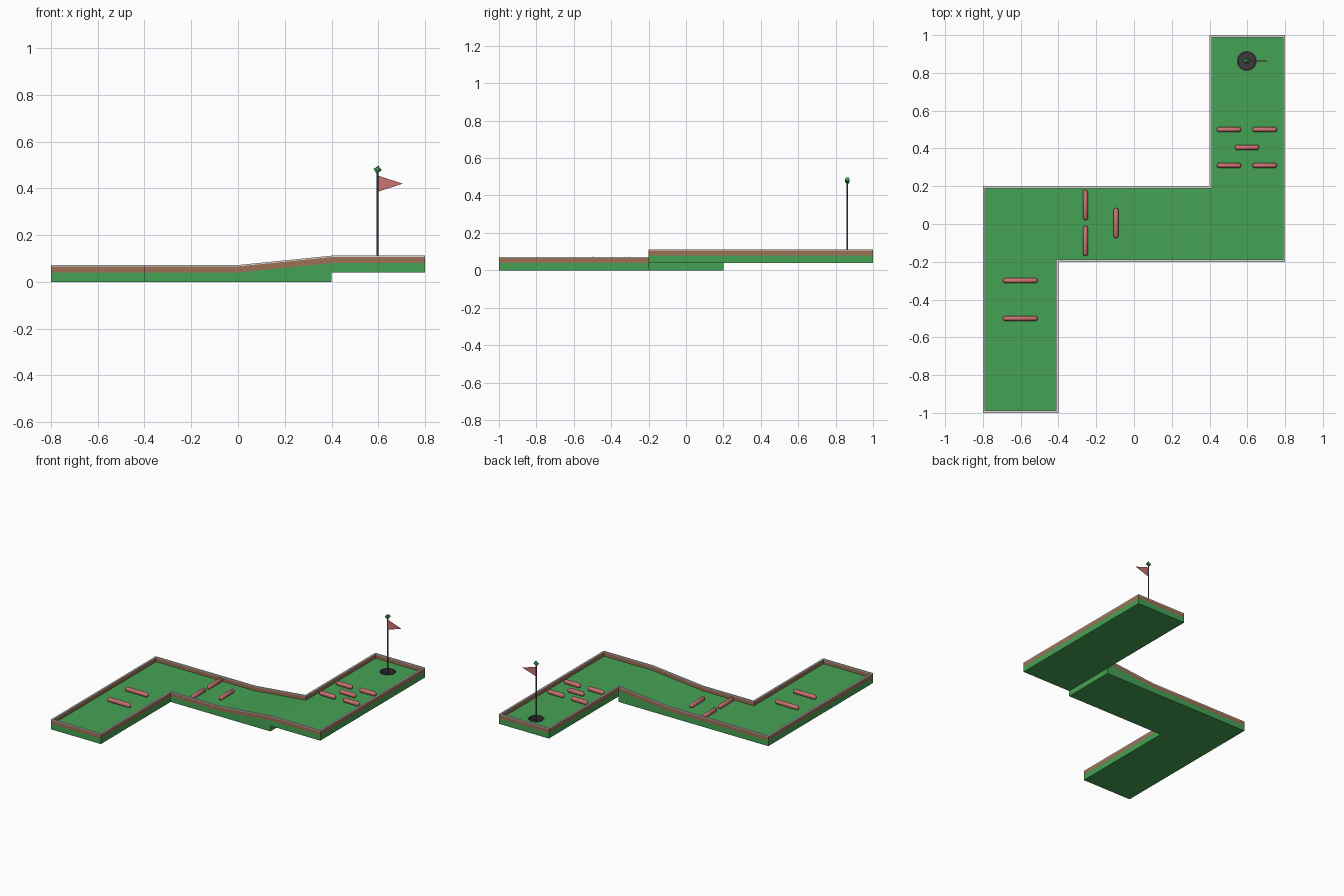
import bpy, bmesh, math
from mathutils import Vector, Matrix

if "Cube" in bpy.data.objects:
    bpy.data.objects.remove(bpy.data.objects["Cube"])


def mat(name, rgb):
    m = bpy.data.materials.new(name)
    m.diffuse_color = (*rgb, 1)
    m.use_nodes = True
    m.node_tree.nodes["Principled BSDF"].inputs["Base Color"].default_value = m.diffuse_color
    return m


GREEN = mat("turf green", (0.06, 0.36, 0.09))
BROWN = mat("wood brown", (0.34, 0.16, 0.09))
PALE = mat("pale trim", (0.68, 0.68, 0.66))
RED = mat("soft red", (0.60, 0.17, 0.17))
GREY = mat("pole grey", (0.11, 0.11, 0.11))
DARK = mat("cup dark", (0.045, 0.045, 0.05))


def finish(bm, name, material, smooth=False):
    bmesh.ops.recalc_face_normals(bm, faces=bm.faces)
    me = bpy.data.meshes.new(name)
    bm.to_mesh(me)
    bm.free()
    me.materials.append(material)
    ob = bpy.data.objects.new(name, me)
    bpy.context.collection.objects.link(ob)
    if smooth:
        bpy.context.view_layer.objects.active = ob
        ob.select_set(True)
        bpy.ops.object.shade_smooth_by_angle(angle=math.radians(40))
        ob.select_set(False)
    return ob


def rise(x):
    """0 on the low deck, 1 on the high deck, linear on the ramp."""
    return min(max(x / 0.4, 0), 1)


def floor_z(x):
    return 0.04 + 0.04 * rise(x)


def deck(name, outline, bottom):
    bm = bmesh.new()
    low = [bm.verts.new((x, y, bottom)) for x, y in outline]
    top = [bm.verts.new((x, y, floor_z(x))) for x, y in outline]
    n = len(outline)
    bm.faces.new(low)
    bm.faces.new(top)
    for i in range(n):
        j = (i + 1) % n
        bm.faces.new((low[i], low[j], top[j], top[i]))
    return finish(bm, name, GREEN)


def border(name, outline, width, z0, z1, material):
    """Mitred ring that runs inside the outline and follows the ramp."""
    bm = bmesh.new()
    n = len(outline)
    rings = []
    for i, p in enumerate(outline):
        p = Vector(p)
        a = (p - Vector(outline[i - 1])).normalized()
        b = (Vector(outline[(i + 1) % n]) - p).normalized()
        na, nb = Vector((-a.y, a.x)), Vector((-b.y, b.x))
        q = p + (na + nb) * width / (1 + na.dot(nb))
        z = floor_z(p.x)
        rings.append([bm.verts.new(v) for v in (
            (p.x, p.y, z + z0), (q.x, q.y, z + z0),
            (q.x, q.y, z + z1), (p.x, p.y, z + z1))])
    for i in range(n):
        r, s = rings[i], rings[(i + 1) % n]
        for k in range(4):
            m = (k + 1) % 4
            bm.faces.new((r[k], r[m], s[m], s[k]))
    return finish(bm, name, material)


def lathe(name, profile, centre, material, steps=32):
    bm = bmesh.new()
    vs = [bm.verts.new((r, 0, z)) for r, z in profile]
    es = [bm.edges.new(e) for e in zip(vs, vs[1:])]
    bmesh.ops.spin(bm, geom=vs + es, cent=(0, 0, 0), axis=(0, 0, 1),
                   angle=2 * math.pi, steps=steps)
    bmesh.ops.remove_doubles(bm, verts=bm.verts, dist=1e-5)
    bmesh.ops.translate(bm, verts=bm.verts, vec=(*centre, 0))
    return finish(bm, name, material, True)


def bumper(name, x, y, length, along_y=False):
    """Rounded log lying on the turf."""
    r, half = 0.0135, length / 2
    prof = [(0, -half), (r * 0.65, -half + 0.003), (r, -half + 0.01),
            (r, half - 0.01), (r * 0.65, half - 0.003), (0, half)]
    ob = lathe(name, prof, (0, 0), RED, 16)
    turn = Matrix.Rotation(math.pi / 2, 4, 'X' if along_y else 'Y')
    ob.data.transform(Matrix.Translation((x, y, floor_z(x) + 0.0165))
                      @ Matrix.Diagonal((1, 1, 1.2, 1)) @ turn)


# Decks: low L, ramp wedge, high L
deck("low_deck", [(-.8, -1), (-.4, -1), (-.4, -.2), (0, -.2), (0, .2), (-.8, .2)], 0)
deck("ramp", [(0, -.2), (.4, -.2), (.4, .2), (0, .2)], 0)
high = deck("high_deck", [(.4, -.2), (.8, -.2), (.8, 1), (.4, 1)], 0.04)

# Wooden wall and its pale cap
path = [(-.8, -1), (-.4, -1), (-.4, -.2), (0, -.2), (.4, -.2), (.8, -.2),
        (.8, 1), (.4, 1), (.4, .2), (0, .2), (-.8, .2)]
border("border_wall", path, 0.012, 0, 0.026, BROWN)
border("border_cap", path, 0.012, 0.026, 0.032, PALE)

# Log bumpers
for i, y in enumerate((-.5, -.3)):
    bumper(f"start_bumper_{i}", -.602, y, .185)
for i, (x, y) in enumerate(((-.257, .1), (-.257, -.09), (-.095, .005))):
    bumper(f"middle_bumper_{i}", x, y, .16, True)
for i, (x, y) in enumerate(((.503, .5), (.692, .5), (.598, .405), (.503, .31), (.692, .31))):
    bumper(f"end_bumper_{i}", x, y, .13)

# Hole with dark cup
hole = (0.597, 0.863)
cutter = lathe("hole_cutter", [(0, .048), (.05, .048), (.05, .12), (0, .12)], hole, DARK)
cutter.hide_render = True
cutter.hide_viewport = True
cut = high.modifiers.new("hole", 'BOOLEAN')
cut.operation = 'DIFFERENCE'
cut.solver = 'EXACT'
cut.object = cutter
lathe("cup", [(0, .05), (.045, .05), (.045, .082), (.053, .082), (.053, .079),
              (.0495, .079), (.0495, .0485), (0, .0485)], hole, DARK)

# Flag pole, knob and pennant
lathe("flag_pole", [(0, .05), (.004, .05), (.004, .475), (0, .475)], hole, GREY, 12)
knob = lathe("pole_knob", [(0, -.013), (.012, -.013), (.012, .013), (0, .013)], (0, 0), GREEN, 8)
knob.data.transform(Matrix.Translation((*hole, .48)) @ Matrix.Rotation(math.radians(55), 4, 'Y'))

bm = bmesh.new()
tri = [(hole[0], .455), (hole[0], .385), (.705, .42)]
front, back = [[bm.verts.new((x, hole[1] + d, z)) for x, z in tri] for d in (-.0015, .0015)]
bm.faces.new(front)
bm.faces.new(back)
for i in range(3):
    j = (i + 1) % 3
    bm.faces.new((front[i], front[j], back[j], back[i]))
finish(bm, "pennant", RED)
